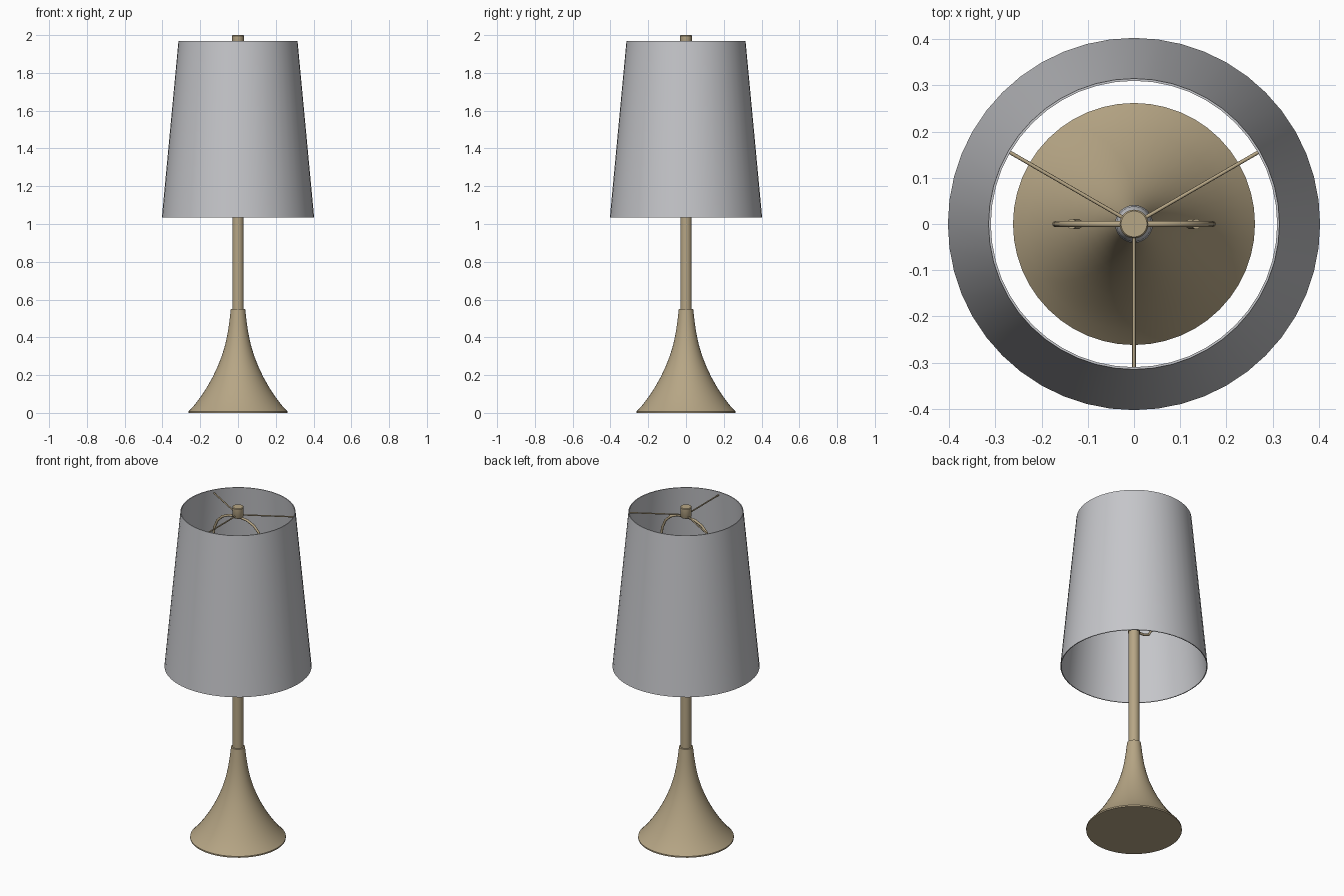
import bpy, bmesh, math
from mathutils import Vector

if "Cube" in bpy.data.objects:
    bpy.data.objects.remove(bpy.data.objects["Cube"])


def material(name, rgb):
    m = bpy.data.materials.new(name)
    m.diffuse_color = (*rgb, 1)
    m.use_nodes = True
    m.node_tree.nodes["Principled BSDF"].inputs["Base Color"].default_value = m.diffuse_color
    return m


TAN = material("brushed_tan_metal", (0.47, 0.38, 0.235))
GREY = material("light_grey", (0.56, 0.565, 0.59))


def finish(name, bm, mat, angle=35):
    bmesh.ops.remove_doubles(bm, verts=bm.verts, dist=1e-5)
    bmesh.ops.recalc_face_normals(bm, faces=bm.faces)
    mesh = bpy.data.meshes.new(name)
    bm.to_mesh(mesh)
    bm.free()
    ob = bpy.data.objects.new(name, mesh)
    bpy.context.collection.objects.link(ob)
    mesh.materials.append(mat)
    bpy.ops.object.select_all(action='DESELECT')
    ob.select_set(True)
    bpy.context.view_layer.objects.active = ob
    bpy.ops.object.shade_smooth_by_angle(angle=math.radians(angle))
    return ob


def lathe(name, profile, mat, steps=48):
    """Spin an (r, z) profile about the z axis."""
    bm = bmesh.new()
    vs = [bm.verts.new((r, 0, z)) for r, z in profile]
    es = [bm.edges.new(p) for p in zip(vs, vs[1:])]
    bmesh.ops.spin(bm, geom=vs + es, cent=(0, 0, 0), axis=(0, 0, 1),
                   angle=math.tau, steps=steps)
    return finish(name, bm, mat)


def tube(name, points, radius, mat, sides=10):
    """Sweep a round section along a path."""
    bm = bmesh.new()
    pts = [Vector(p) for p in points]
    rings = []
    for i, p in enumerate(pts):
        t = (pts[min(i + 1, len(pts) - 1)] - pts[max(i - 1, 0)]).normalized()
        ref = Vector((0, 1, 0)) if abs(t.y) < 0.8 else Vector((0, 0, 1))
        u = t.cross(ref).normalized()
        w = t.cross(u)
        rings.append([bm.verts.new(p + radius * (u * math.cos(a) + w * math.sin(a)))
                      for a in (math.tau * k / sides for k in range(sides))])
    for a, b in zip(rings, rings[1:]):
        for k in range(sides):
            n = (k + 1) % sides
            bm.faces.new((a[k], a[n], b[n], b[k]))
    bm.faces.new(rings[0])
    bm.faces.new(rings[-1])
    return finish(name, bm, mat, 50)


# Trumpet-shaped foot
lathe("flared_base", [(0, 0), (0.262, 0), (0.262, 0.008), (0.232, 0.04), (0.198, 0.085),
                      (0.165, 0.135), (0.134, 0.19), (0.108, 0.245), (0.086, 0.3),
                      (0.068, 0.36), (0.055, 0.42), (0.046, 0.48), (0.038, 0.55),
                      (0, 0.555)], TAN)

# Straight stem and socket
lathe("stem", [(0, 0.5), (0.03, 0.5), (0.03, 1.25), (0, 1.25)], TAN, 32)
lathe("socket", [(0, 1.25), (0.034, 1.25), (0.034, 1.36), (0.03, 1.37), (0, 1.37)], TAN, 32)

# Slim bulb
lathe("bulb", [(0, 1.36), (0.022, 1.36), (0.025, 1.4), (0.036, 1.46), (0.041, 1.52),
               (0.038, 1.57), (0.026, 1.605), (0.012, 1.62), (0, 1.623)], GREY, 32)

# Thin tapered shade, open at both ends
lathe("shade", [(0.403, 1.035), (0.315, 1.97), (0.310, 1.97), (0.398, 1.035),
                (0.403, 1.035)], GREY)

# Wire harp: from the socket out, up and over in an arch
half = [(0.02, 1.26), (0.07, 1.262), (0.105, 1.275), (0.125, 1.31), (0.142, 1.4),
        (0.157, 1.5), (0.167, 1.6), (0.17, 1.7), (0.167, 1.78), (0.157, 1.835),
        (0.137, 1.88), (0.105, 1.912), (0.06, 1.932), (0, 1.938)]
path = [(-x, 0, z) for x, z in half] + [(x, 0, z) for x, z in reversed(half[:-1])]
tube("harp", path, 0.007, TAN)

# Sleeves where the harp meets its saddle
for side, label in ((-1, "left"), (1, "right")):
    tube(label + "_harp_sleeve", [(side * 0.122, 0, 1.305), (side * 0.135, 0, 1.365)],
         0.011, TAN)

# Three spider arms holding the shade
for i, deg in enumerate((30, 150, 270)):
    c, s = math.cos(math.radians(deg)), math.sin(math.radians(deg))
    tube(f"spider_arm_{i + 1}", [(0, 0, 1.95), (0.312 * c, 0.312 * s, 1.95)], 0.004, TAN, 8)

# Finial knob
lathe("finial", [(0, 1.938), (0.027, 1.938), (0.031, 1.944), (0.031, 1.996),
                 (0.028, 2.0), (0, 2.0)], TAN, 32)
